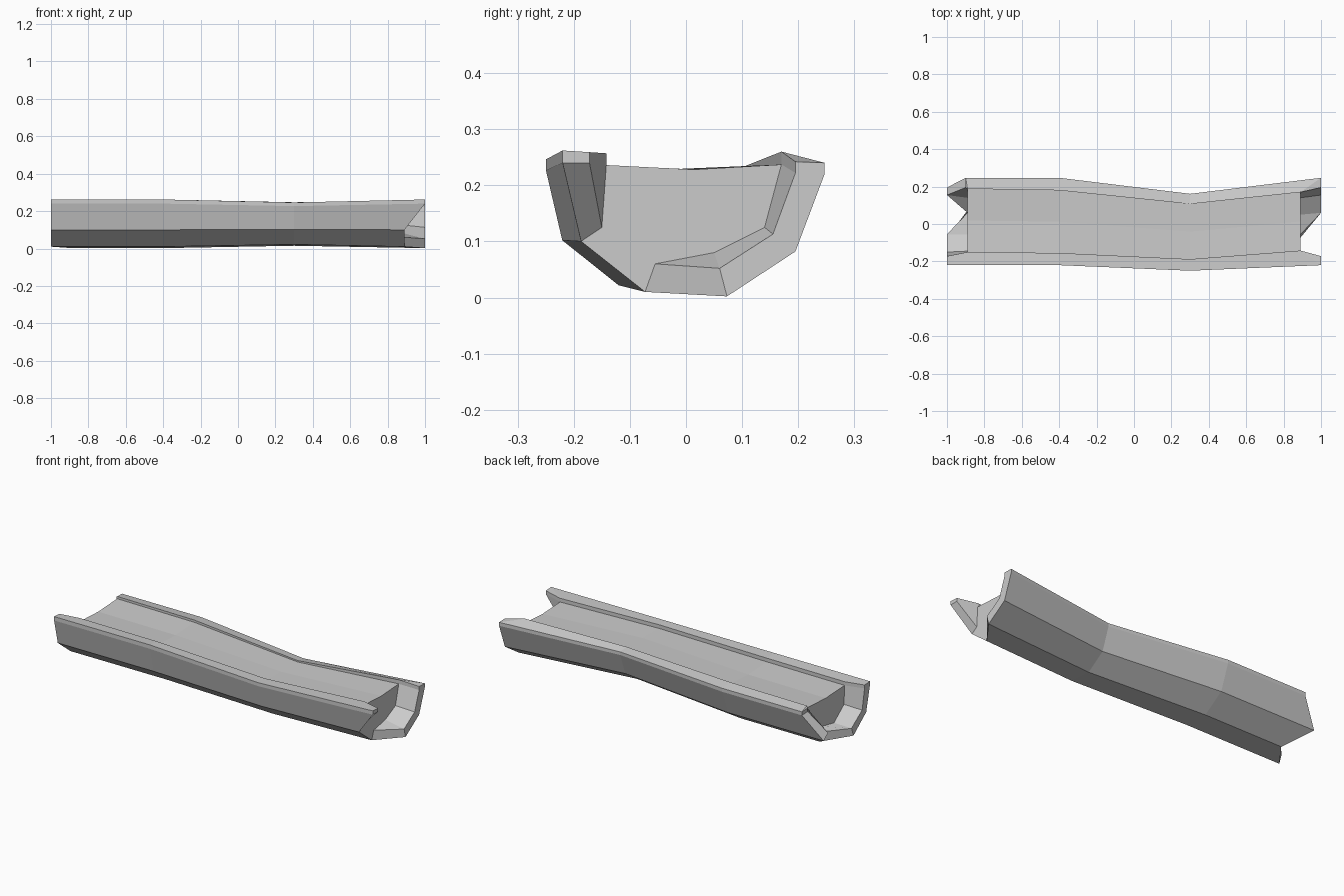
import bpy, bmesh

if "Cube" in bpy.data.objects:
    bpy.data.objects.remove(bpy.data.objects["Cube"])

# Outer section of the half log (y, z), front rim round the bottom to back rim
OUTER = [(-.22, .262), (-.22, .24), (-.187, .10), (-.073, .01),
         (.073, .002), (.195, .082), (.247, .22), (.247, .24)]
# Inner lip at the broken ends, and the deeper ring where the fill starts
LIP = [(-.172, .24), (-.15, .125), (-.055, .058), (.06, .052), (.155, .113), (.195, .222)]
PLUG = [(-.142, .236), (-.145, .13), (-.055, .06), (.05, .08), (.14, .125), (.17, .238)]
# How far each wall point reaches at the ragged ends
LEFT_X = [-1, -1, -1, -1, -.89, -1, -.9, -.9]
RIGHT_X = [1, 1, .89, .89, 1, 1, 1, 1]
# Fill edges: (x, front y, back y, back rim height)
FILL = [(-.89, -.15, .188, .25), (-.4, -.155, .18, .25),
        (.3, -.188, .107, .235), (.89, -.142, .17, .26)]

bm = bmesh.new()


def V(x, y, z):
    return bm.verts.new((x, y, z))


def face(*vs):
    return bm.faces.new(vs)


def bend(p):
    """Section pushed to the front where the log curves."""
    y, z = p
    return y - .056 - .12 * y, z + .013 - .11 * z


# Bark: four rings joined into strips
rings = [[V(x, *p) for x, p in zip(LEFT_X, OUTER)],
         [V(-.4, y, z) for y, z in OUTER],
         [V(.3, *bend(p)) for p in OUTER],
         [V(x, *p) for x, p in zip(RIGHT_X, OUTER)]]
for a, b in zip(rings, rings[1:]):
    for i in range(7):
        face(a[i], a[i + 1], b[i + 1], b[i])

# Rim inner edges and the flat fill below them
front, back, pf, pm, pb = [], [], [], [], []
for k, (x, yf, yb, zb) in enumerate(FILL):
    d = .01 if k == 2 else 0
    front.append(V(x, yf, .257 - d))
    back.append(V(x, yb, zb))
    pf.append(V(x, yf, .236 - d))
    pm.append(V(x, (yf + yb) / 2, .228))
    pb.append(V(x, yb, .237 - d))
for k in range(3):
    face(front[k], pf[k], pf[k + 1], front[k + 1])
    face(pf[k], pm[k], pm[k + 1], pf[k + 1])
    face(pm[k], pb[k], pb[k + 1], pm[k + 1])
    face(pb[k], back[k], back[k + 1], pb[k + 1])
    face(rings[k][0], front[k], front[k + 1], rings[k + 1][0])
    face(rings[k][7], back[k], back[k + 1], rings[k + 1][7])

# Hollow broken ends
for xs, ring, k in ((LEFT_X, rings[0], 0), (RIGHT_X, rings[3], 3)):
    x = FILL[k][0]
    lip = [V(ex, y, z) for ex, (y, z) in zip(xs[1:7], LIP)]
    plug = [pf[k]] + [V(x, y, z) for y, z in PLUG[1:5]] + [pb[k]]
    for i in range(5):
        face(ring[i + 1], ring[i + 2], lip[i + 1], lip[i])
        face(lip[i], lip[i + 1], plug[i + 1], plug[i])
    face(*plug, pm[k])
    tf = V(xs[0], -.172, .259)
    tb = V(xs[7], .195, .242)
    face(ring[0], tf, front[k])
    face(ring[7], tb, back[k])
    face(ring[0], ring[1], lip[0], tf)
    face(ring[7], ring[6], lip[5], tb)
    face(tf, lip[0], pf[k], front[k])
    face(tb, lip[5], pb[k], back[k])

bmesh.ops.remove_doubles(bm, verts=bm.verts, dist=.008)
bmesh.ops.recalc_face_normals(bm, faces=bm.faces)
mesh = bpy.data.meshes.new("split_log")
bm.to_mesh(mesh)
bm.free()
log = bpy.data.objects.new("split_log", mesh)
bpy.context.collection.objects.link(log)
